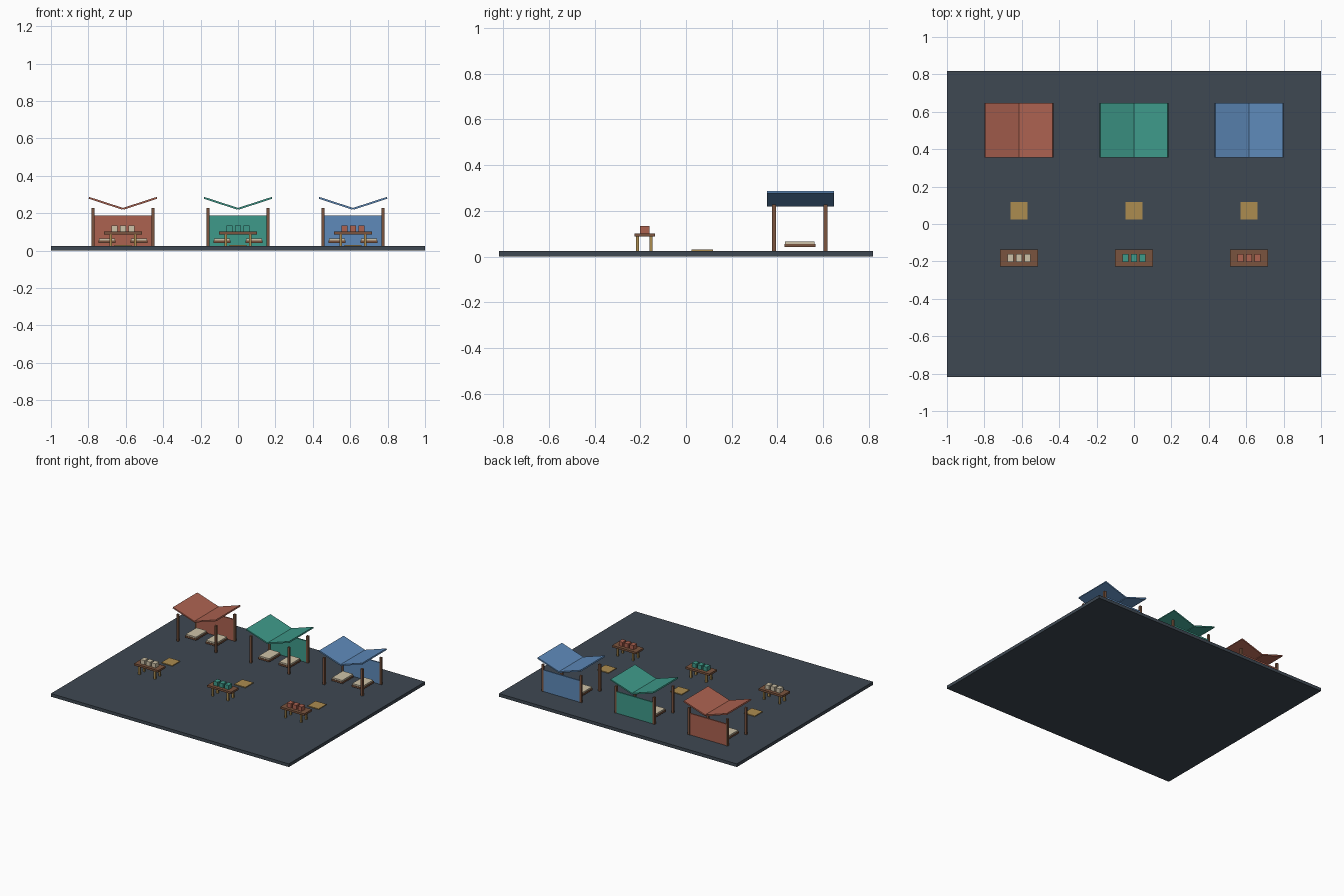
import bpy, math

if "Cube" in bpy.data.objects:
    bpy.data.objects.remove(bpy.data.objects["Cube"])


def material(name, rgb):
    m = bpy.data.materials.new(name)
    lin = [((c / 255 + 0.055) / 1.055) ** 2.4 for c in rgb]
    m.diffuse_color = (*lin, 1)
    m.use_nodes = True
    m.node_tree.nodes["Principled BSDF"].inputs["Base Color"].default_value = m.diffuse_color
    return m


SLATE = material("slate", (62, 72, 82))
WOOD = material("dark_wood", (122, 84, 62))
TAN = material("straw", (172, 140, 80))
CREAM = material("cream", (206, 194, 168))
RED = material("red_cloth", (172, 98, 80))
TEAL = material("teal_cloth", (62, 154, 138))
BLUE = material("blue_cloth", (94, 138, 186))


def box(name, x, y, z, mat, tilt=0):
    """Box from (min, max) ranges, optionally tilted about y."""
    bpy.ops.mesh.primitive_cube_add(
        size=1, location=[(a + b) / 2 for a, b in (x, y, z)], rotation=(0, tilt, 0))
    ob = bpy.context.object
    ob.name = name
    ob.scale = [b - a for a, b in (x, y, z)]
    ob.data.materials.append(mat)
    return ob


def around(c, half):
    return (c - half, c + half)


G = 0.024  # ground top

box("ground_slab", (-1, 1), (-0.818, 0.818), (0, G), SLATE)

for cx, cloth, goods in ((-0.615, RED, CREAM), (0, TEAL, TEAL), (0.615, BLUE, RED)):
    # Shelter: posts, back wall, butterfly canopy
    for s in (-1, 1):
        for y in (0.385, 0.61):
            box("shelter_post", around(cx + s * 0.16, 0.008), around(y, 0.008), (G, 0.228), WOOD)
        box("canopy_panel", around(cx + s * 0.0915, 0.095), (0.355, 0.647),
            around(0.253, 0.005), cloth, -s * math.radians(18))
        # Low bed with cushion
        box("bed_frame", around(cx + s * 0.085, 0.046), (0.43, 0.567), (0.042, 0.055), WOOD)
        box("bed_cushion", around(cx + s * 0.085, 0.043), (0.434, 0.563), (0.055, 0.066), CREAM)
    box("back_wall", around(cx, 0.156), around(0.61, 0.005), (G, 0.187), cloth)

    # Mat
    box("floor_mat", around(cx, 0.046), (0.024, 0.118), (G, 0.03), TAN)

    # Table with goods
    box("table_top", around(cx, 0.101), (-0.226, -0.136), (0.087, 0.102), WOOD)
    for sx in (-1, 1):
        for y in (-0.212, -0.153):
            box("table_leg", around(cx + sx * 0.065, 0.007), around(y, 0.006), (G, 0.087), TAN)
    for i in (-1, 0, 1):
        box("goods_box", around(cx + i * 0.046, 0.0165), around(-0.181, 0.021), (0.102, 0.134), goods)
